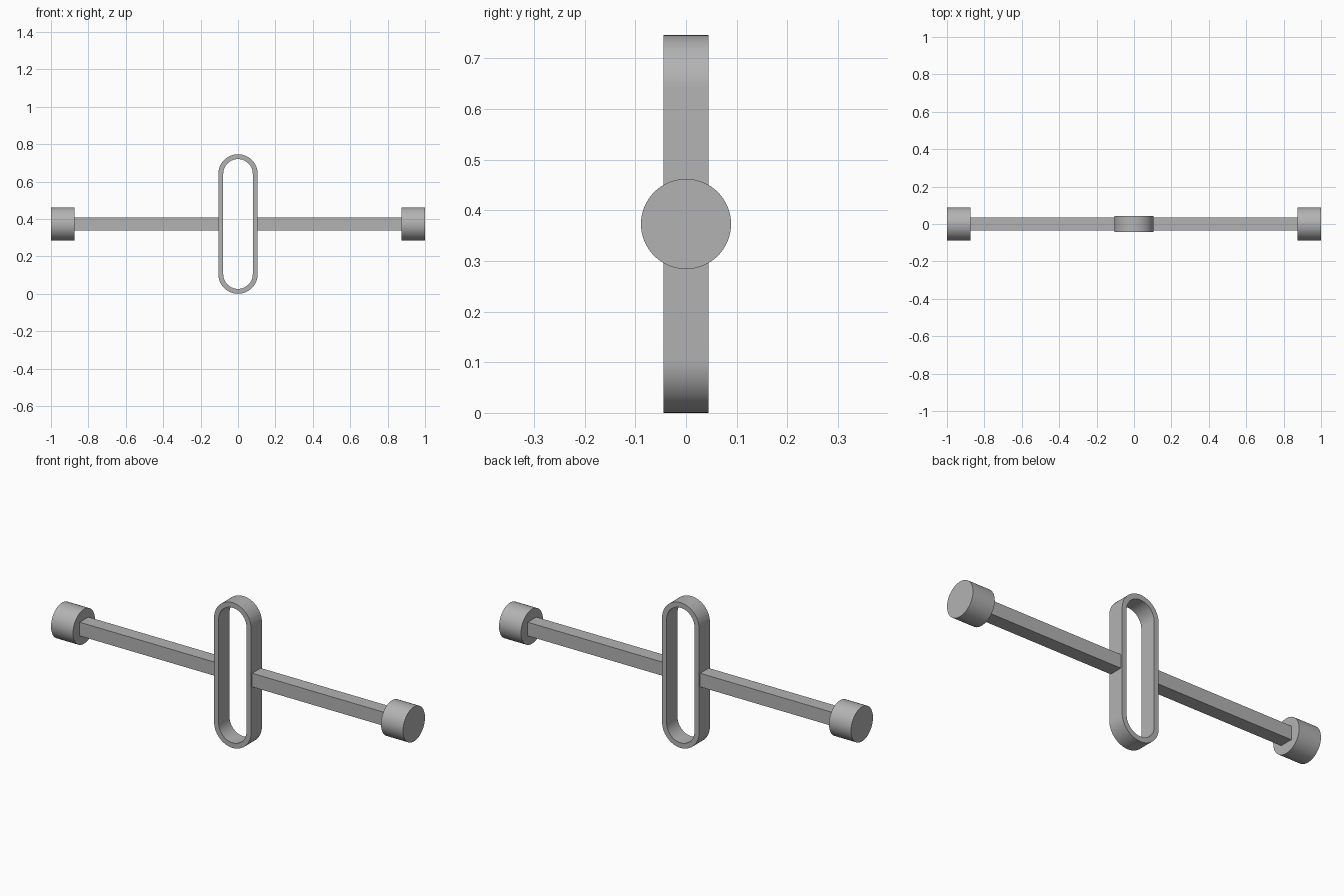
import bpy, bmesh, math
from mathutils import Matrix

cube = bpy.data.objects.get("Cube")
if cube:
    bpy.data.objects.remove(cube, do_unlink=True)

MID_Z = 0.373
grey = bpy.data.materials.new("plain_grey")
grey.use_nodes = True
colour = (0.45, 0.45, 0.45, 1)
grey.diffuse_color = colour
grey.node_tree.nodes["Principled BSDF"].inputs["Base Color"].default_value = colour


def finish(name, bm, smooth=False):
    bmesh.ops.recalc_face_normals(bm, faces=bm.faces)
    mesh = bpy.data.meshes.new(name)
    bm.to_mesh(mesh)
    bm.free()
    mesh.materials.append(grey)
    obj = bpy.data.objects.new(name, mesh)
    bpy.context.collection.objects.link(obj)
    if smooth:
        bpy.ops.object.select_all(action="DESELECT")
        obj.select_set(True)
        bpy.context.view_layer.objects.active = obj
        bpy.ops.object.shade_smooth_by_angle(angle=math.radians(30))
    return obj


def stadium(radius, rise, steps=32):
    """Outline of a slot with round ends, centred on the bar height."""
    points = []
    for end in (1, -1):
        for i in range(steps + 1):
            a = math.pi * i / steps
            points.append((end * radius * math.cos(a),
                           MID_Z + end * (rise + radius * math.sin(a))))
    return points


# Upright slotted ring
outer, inner = stadium(0.105, 0.268), stadium(0.079, 0.268)
depth = 0.044
bm = bmesh.new()
loops = [[bm.verts.new((x, y, z)) for x, z in outline]
         for outline, y in ((outer, -depth), (outer, depth),
                            (inner, depth), (inner, -depth))]
count = len(outer)
for k in range(4):
    a, b = loops[k], loops[(k + 1) % 4]
    for i in range(count):
        j = (i + 1) % count
        bm.faces.new((a[i], a[j], b[j], b[i]))
finish("slot_ring", bm, smooth=True)

# Square arms and round end weights, one per side
for side, word in ((1, "left"), (-1, "right")):
    start, end = 0.1, 0.885
    bm = bmesh.new()
    bmesh.ops.create_cube(bm, size=1, matrix=(
        Matrix.Translation((side * (start + end) / 2, 0, MID_Z))
        @ Matrix.Diagonal((end - start, 0.07, 0.07, 1))))
    finish(word + "_arm", bm)

    bm = bmesh.new()
    bmesh.ops.create_cone(
        bm, cap_ends=True, segments=64, radius1=0.089, radius2=0.089, depth=0.125,
        matrix=Matrix.Translation((side * 0.9375, 0, MID_Z))
        @ Matrix.Rotation(math.pi / 2, 4, "Y"))
    finish(word + "_end_weight", bm, smooth=True)
